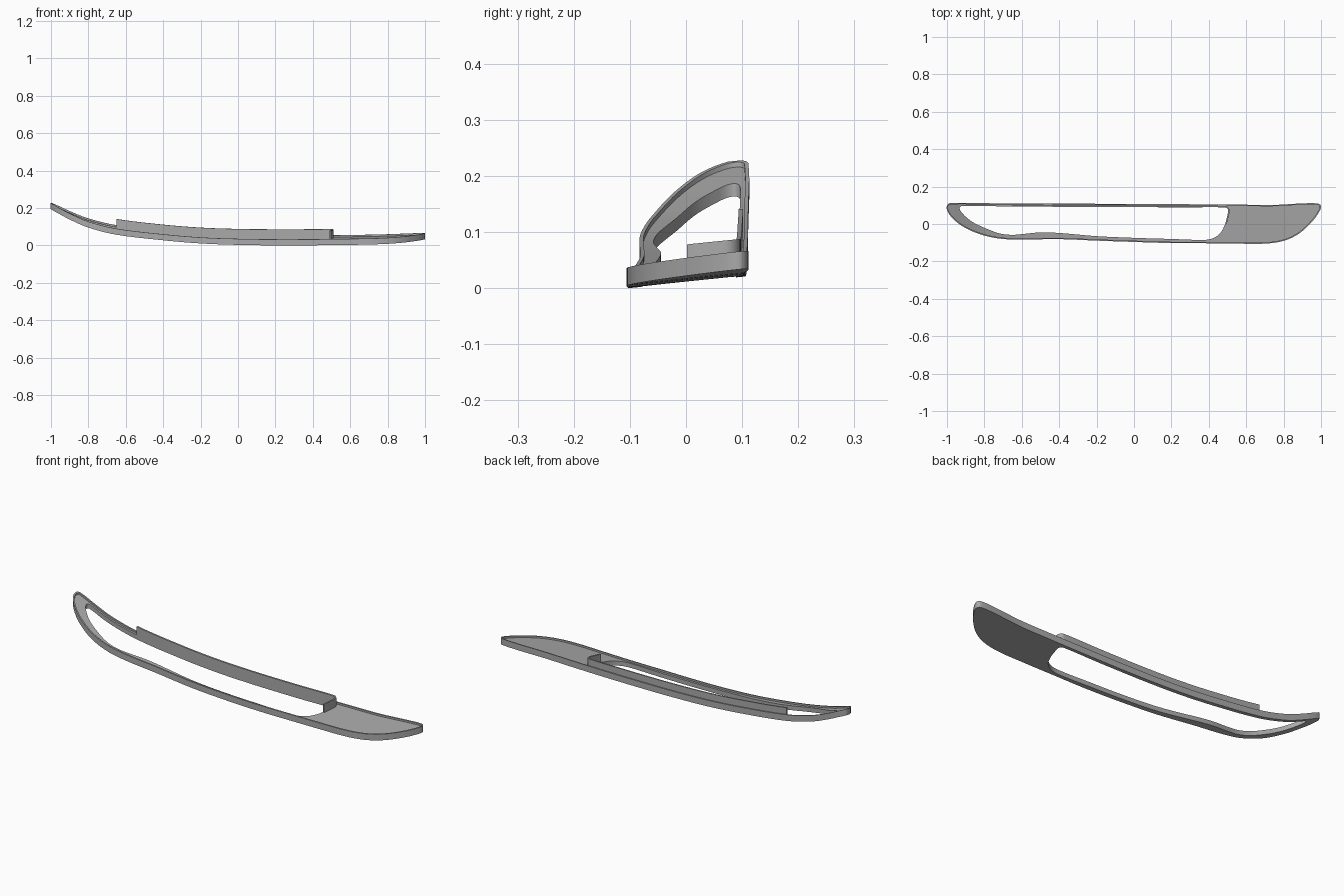
import bpy, bmesh, math
from mathutils import Vector

if "Cube" in bpy.data.objects:
    bpy.data.objects.remove(bpy.data.objects["Cube"])

RIM_H, FLOOR_H, WALL_H, RIM_W = 0.032, 0.023, 0.066, 0.007


def spline(points, closed, steps=6):
    """Smooth curve through a few 2D points."""
    pts = [Vector(p) for p in points]
    n = len(pts)
    get = (lambda i: pts[i % n]) if closed else (lambda i: pts[max(0, min(n - 1, i))])
    out = []
    for i in range(n if closed else n - 1):
        a, b, c, d = get(i - 1), get(i), get(i + 1), get(i + 2)
        # tangents limited by the segment length, so long runs do not overshoot
        seg = (c - b).length
        t0 = (c - a).normalized() * seg
        t1 = (d - b).normalized() * seg
        for k in range(steps):
            t = k / steps
            out.append(b * (2*t**3 - 3*t*t + 1) + t0 * (t**3 - 2*t*t + t)
                       + c * (3*t*t - 2*t**3) + t1 * (t**3 - t*t))
    if not closed:
        out.append(pts[-1])
    return out


def offset(path, dist, closed):
    """Shift a path to its left by dist."""
    n, out = len(path), []
    for i, p in enumerate(path):
        a = path[(i - 1) % n] if closed else path[max(0, i - 1)]
        b = path[(i + 1) % n] if closed else path[min(n - 1, i + 1)]
        t = (b - a).normalized()
        out.append(p + Vector((-t.y, t.x)) * dist)
    return out


# lengthwise sweep of the top edge: x, height
sweep = spline([(-1.01, .222), (-.96, .2), (-.9, .172), (-.8, .133), (-.65, .097),
                (-.4, .067), (-.2, .051), (0, .044), (.2, .042), (.4, .0425),
                (.6, .045), (.8, .049), (1.01, .056)], False, 10)


def height(x, y):
    x = max(-1.0, min(1.0, x))
    for a, b in zip(sweep, sweep[1:]):
        if x <= b.x:
            return a.y + (b.y - a.y) * (x - a.x) / (b.x - a.x) + 0.1 * y - RIM_H
    return sweep[-1].y + 0.1 * y - RIM_H


gray = bpy.data.materials.new("mid gray")
gray.diffuse_color = (0.4, 0.4, 0.4, 1)
gray.use_nodes = True
gray.node_tree.nodes["Principled BSDF"].inputs["Base Color"].default_value = gray.diffuse_color


def slab(name, loops, low, high):
    """Flat prism from outlines, cut crosswise and bent along the sweep."""
    bm = bmesh.new()
    for loop in loops:
        vs = [bm.verts.new((p.x, p.y, low)) for p in loop]
        for i, v in enumerate(vs):
            bm.edges.new((v, vs[(i + 1) % len(vs)]))
    bmesh.ops.triangle_fill(bm, edges=bm.edges[:], use_beauty=True)
    res = bmesh.ops.extrude_face_region(bm, geom=bm.faces[:])
    # the extruded copy becomes the top
    for v in res["geom"]:
        if isinstance(v, bmesh.types.BMVert):
            v.co.z = high
    for k in range(1, 50):
        x = -1 + k * 0.04 + 0.0013
        bmesh.ops.bisect_plane(bm, geom=bm.verts[:] + bm.edges[:] + bm.faces[:],
                               dist=1e-6, plane_co=(x, 0, 0), plane_no=(1, 0, 0))
    bmesh.ops.triangulate(bm, faces=[f for f in bm.faces if len(f.verts) > 4])
    for v in bm.verts:
        v.co.z += height(v.co.x, v.co.y)
    bmesh.ops.recalc_face_normals(bm, faces=bm.faces[:])
    me = bpy.data.meshes.new(name)
    bm.to_mesh(me)
    bm.free()
    me.materials.append(gray)
    ob = bpy.data.objects.new(name, me)
    bpy.context.collection.objects.link(ob)
    bpy.ops.object.select_all(action='DESELECT')
    ob.select_set(True)
    bpy.context.view_layer.objects.active = ob
    bpy.ops.object.shade_smooth_by_angle(angle=math.radians(30))
    return ob


# outer outline, counter-clockwise from the left tip
outer = spline([(-1, .098), (-.998, .07), (-.965, .025), (-.9, -.022), (-.8, -.062),
                (-.7, -.08), (-.6, -.083), (-.4, -.081), (-.2, -.089), (0, -.096),
                (.2, -.102), (.4, -.103), (.55, -.105), (.7, -.105), (.8, -.09),
                (.88, -.053), (.95, .01), (.99, .065), (1, .095), (.985, .109),
                (.9, .11), (.75, .102), (.6, .103), (.4, .105), (0, .107),
                (-.5, .11), (-.8, .111), (-.985, .111)], True)

# opening outline, counter-clockwise from the front left
hole = spline([(-.72, -.05), (-.65, -.058), (-.59, -.053), (-.5, -.045), (-.4, -.048),
               (-.2, -.065), (0, -.074), (.2, -.08), (.37, -.085), (.42, -.077),
               (.46, -.05), (.485, -.005), (.5, .05), (.503, .076), (.488, .088),
               (.3, .089), (0, .09), (-.4, .092), (-.65, .094), (-.85, .096),
               (-.92, .096), (-.932, .085), (-.92, .06), (-.87, .015), (-.8, -.02)], True)

# recessed plate with the long opening
slab("base_plate", [outer, hole], 0, FLOOR_H)

# thin lip around the whole edge
slab("edge_lip", [outer, offset(outer, RIM_W, True)], FLOOR_H, RIM_H)

# upright flange on the back and right side of the opening
inner = [p for p in hole if p.x > -.652 and p.y > 0]
slab("upright_flange", [inner + offset(inner, -.008, False)[::-1]], FLOOR_H, WALL_H)
